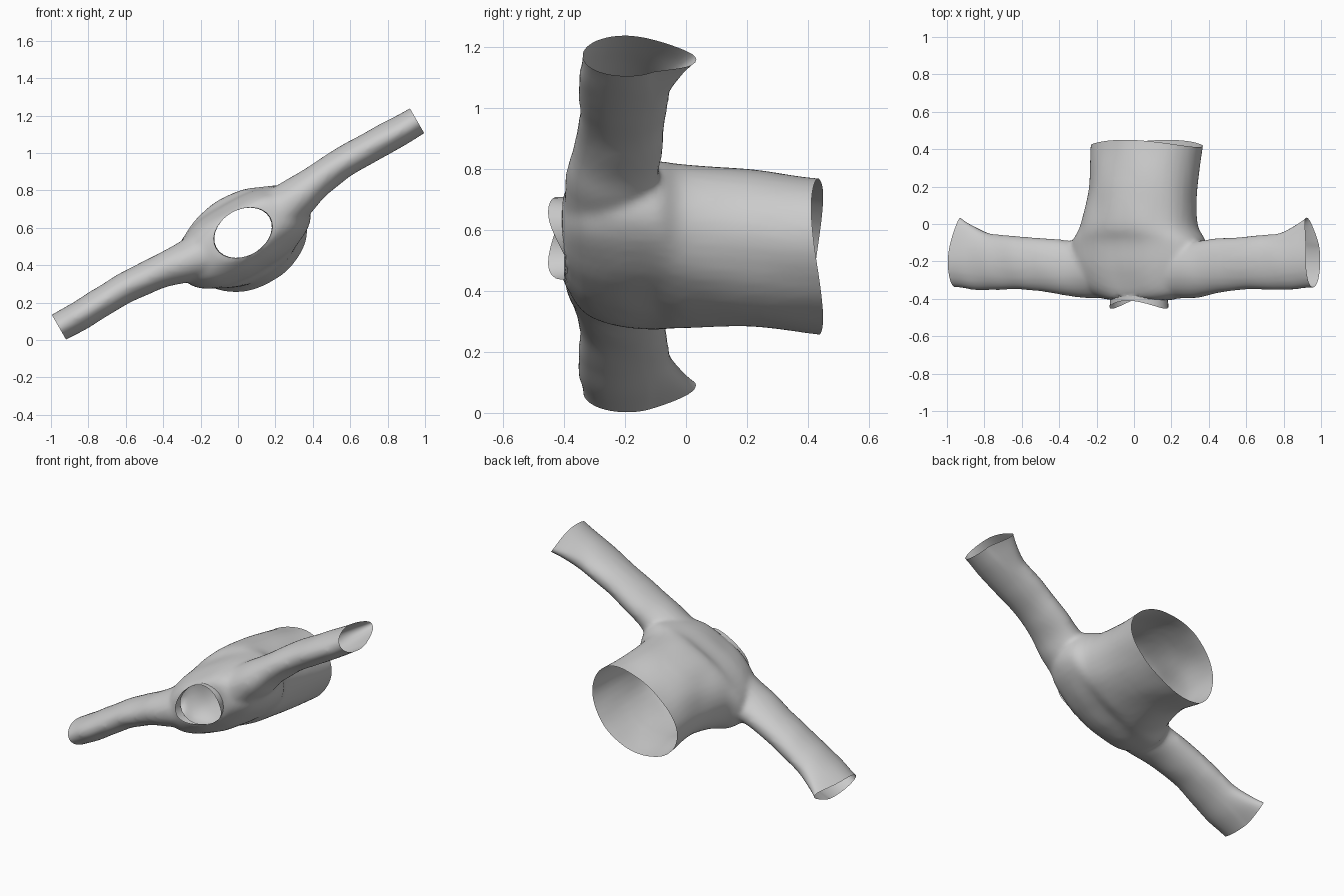
import bpy, bmesh, math
from mathutils import Matrix, Vector, noise

if "Cube" in bpy.data.objects:
    bpy.data.objects.remove(bpy.data.objects["Cube"])

# Garment is built flat (sleeves along x, body along y), then tilted 30 degrees
TILT = Matrix.Translation((0, 0, 0.62)) @ Matrix.Rotation(math.radians(-30), 4, 'Y')
SEG = 40


def spline(rows, steps=5):
    """Catmull-Rom interpolation of section rows."""
    out = []
    for i in range(len(rows) - 1):
        p = [rows[min(max(i + k, 0), len(rows) - 1)] for k in (-1, 0, 1, 2)]
        for s in range(steps):
            t = s / steps
            out.append([0.5 * (2 * b + (c - a) * t + (2 * a - 5 * b + 4 * c - d) * t * t
                               + (3 * b - a - 3 * c + d) * t ** 3) for a, b, c, d in zip(*p)])
    return out + [rows[-1]]


def power(v, n):
    """Superellipse coordinate: n = 2 is round, larger is boxier."""
    return math.copysign(abs(v) ** (2 / n), v)


def loft(bm, rows, point):
    """Closed tube of elliptical sections."""
    rings = [[bm.verts.new(point(r, math.cos(k * math.tau / SEG), math.sin(k * math.tau / SEG)))
              for k in range(SEG)] for r in spline(rows)]
    faces = [bm.faces.new(rings[0]), bm.faces.new(rings[-1][::-1])]
    for a, b in zip(rings, rings[1:]):
        for k in range(SEG):
            n = (k + 1) % SEG
            faces.append(bm.faces.new((a[k], b[k], b[n], a[n])))
    bmesh.ops.recalc_face_normals(bm, faces=faces)


def make(name, bm):
    me = bpy.data.meshes.new(name)
    bm.to_mesh(me)
    bm.free()
    ob = bpy.data.objects.new(name, me)
    bpy.context.collection.objects.link(ob)
    return ob


# Body: y, half width, half depth, width centre, depth centre, squareness
body = [(-0.405, 0.20, 0.11, 0.0, -0.055, 2), (-0.375, 0.29, 0.135, 0.0, -0.06, 2.1),
        (-0.32, 0.35, 0.165, -0.01, -0.07, 2.3), (-0.22, 0.385, 0.193, -0.012, -0.073, 2.4),
        (-0.10, 0.385, 0.207, -0.014, -0.074, 2.4), (0.0, 0.328, 0.237, -0.012, -0.076, 2.15),
        (0.2, 0.305, 0.24, 0.004, -0.092, 2), (0.42, 0.32, 0.23, 0.005, -0.125, 2),
        (0.55, 0.325, 0.23, 0.005, -0.14, 2)]
# Sleeve: x, top y, bottom y, depth centre, half depth
sleeve = [(0.0, -0.40, -0.10, -0.07, 0.15), (0.2, -0.40, -0.07, -0.06, 0.14),
          (0.36, -0.395, -0.09, -0.035, 0.11), (0.5, -0.372, -0.08, -0.01, 0.09),
          (0.7, -0.35, -0.065, 0.005, 0.082), (0.95, -0.355, -0.045, 0.0, 0.08),
          (1.1, -0.34, -0.05, 0.0, 0.077), (1.2, -0.34, -0.05, 0.0, 0.077)]

bm = bmesh.new()
loft(bm, body, lambda r, c, s: (r[3] + r[1] * power(c, r[5]), r[0], r[4] + r[2] * power(s, r[5])))
for side in (1, -1):
    loft(bm, sleeve, lambda r, c, s: (side * r[0], (r[1] + r[2]) / 2 + (r[2] - r[1]) / 2 * c,
                                      r[3] + r[4] * s))
raw = make("garment_volume", bm)

# Fuse the tubes into one skin and soften the joins
rem = raw.modifiers.new("fuse", 'REMESH')
rem.mode = 'VOXEL'
rem.voxel_size = 0.014
smo = raw.modifiers.new("soften", 'SMOOTH')
smo.factor = 0.5
smo.iterations = 8
dg = bpy.context.evaluated_depsgraph_get()
bm = bmesh.new()
bm.from_mesh(raw.evaluated_get(dg).to_mesh())
bpy.data.objects.remove(raw)

# Cut open the hem and both cuffs
for co, no in (((0, 0.43, 0), (0, 1, 0)), ((1.105, 0, 0), (1, 0, 0)), ((-1.105, 0, 0), (-1, 0, 0))):
    bmesh.ops.bisect_plane(bm, geom=bm.verts[:] + bm.edges[:] + bm.faces[:],
                           plane_co=co, plane_no=no, clear_outer=True)

# Cut the neck opening and snap its rim to a clean ellipse
NA, NB, NW = 0.163, 0.123, -0.054
hole = []
for f in bm.faces:
    c = f.calc_center_median()
    if c.y < -0.25 and (c.x / NA) ** 2 + ((c.z - NW) / NB) ** 2 < 1:
        hole.append(f)
bmesh.ops.delete(bm, geom=hole, context='FACES')

# Soft folds, wavy hem and pinched cuff tips
bm.normal_update()
for v in bm.verts:
    x, y, z = v.co
    v.co += v.normal * 0.005 * noise.noise(Vector((x * 7, y * 5, z * 7)))
    if y > 0.25:
        v.co.y += 0.02 * (1 - 2 * (x / 0.33) ** 2) * (y - 0.25) / 0.18
    if abs(x) > 0.88 and y > -0.2:
        t = ((abs(x) - 0.88) / 0.22) ** 1.5
        k = t * max(0, 1 - ((z - 0.01) / 0.07) ** 2) * min(1, (y + 0.2) / 0.14)
        v.co.y += 0.085 * k
        v.co.x -= math.copysign(0.035 * k, x)
rim = []
for v in bm.verts:
    if v.is_boundary and v.co.y < -0.25 and abs(v.co.x) < 0.3:
        d = math.hypot(v.co.x / NA, (v.co.z - NW) / NB)
        v.co.x /= d
        v.co.z = NW + (v.co.z - NW) / d
        rim.append(v.co.copy())
shirt = make("shirt_body_and_sleeves", bm)

# Collar band: saddle-shaped strip rising from the neck rim
bm = bmesh.new()
N = 28
lower, upper = [], []
for k in range(N):
    c, s = math.cos(k * math.tau / N), math.sin(k * math.tau / N)
    x, z = NA * c, NW + NB * s
    near = min(rim, key=lambda p: (p.x - x) ** 2 + (p.z - z) ** 2)
    lower.append(bm.verts.new((x, near.y + 0.005, z)))
    y = -0.41 - 0.043 * c * c + 0.025 * max(0, -s) ** 2
    upper.append(bm.verts.new((x * 1.03, y, z)))
for k in range(N):
    n = (k + 1) % N
    bm.faces.new((lower[k], lower[n], upper[n], upper[k]))
collar = make("collar", bm)

for ob in (shirt, collar):
    ob.matrix_world = TILT
    bpy.ops.object.select_all(action='DESELECT')
    ob.select_set(True)
    bpy.context.view_layer.objects.active = ob
    bpy.ops.object.shade_smooth_by_angle(angle=math.radians(40))
